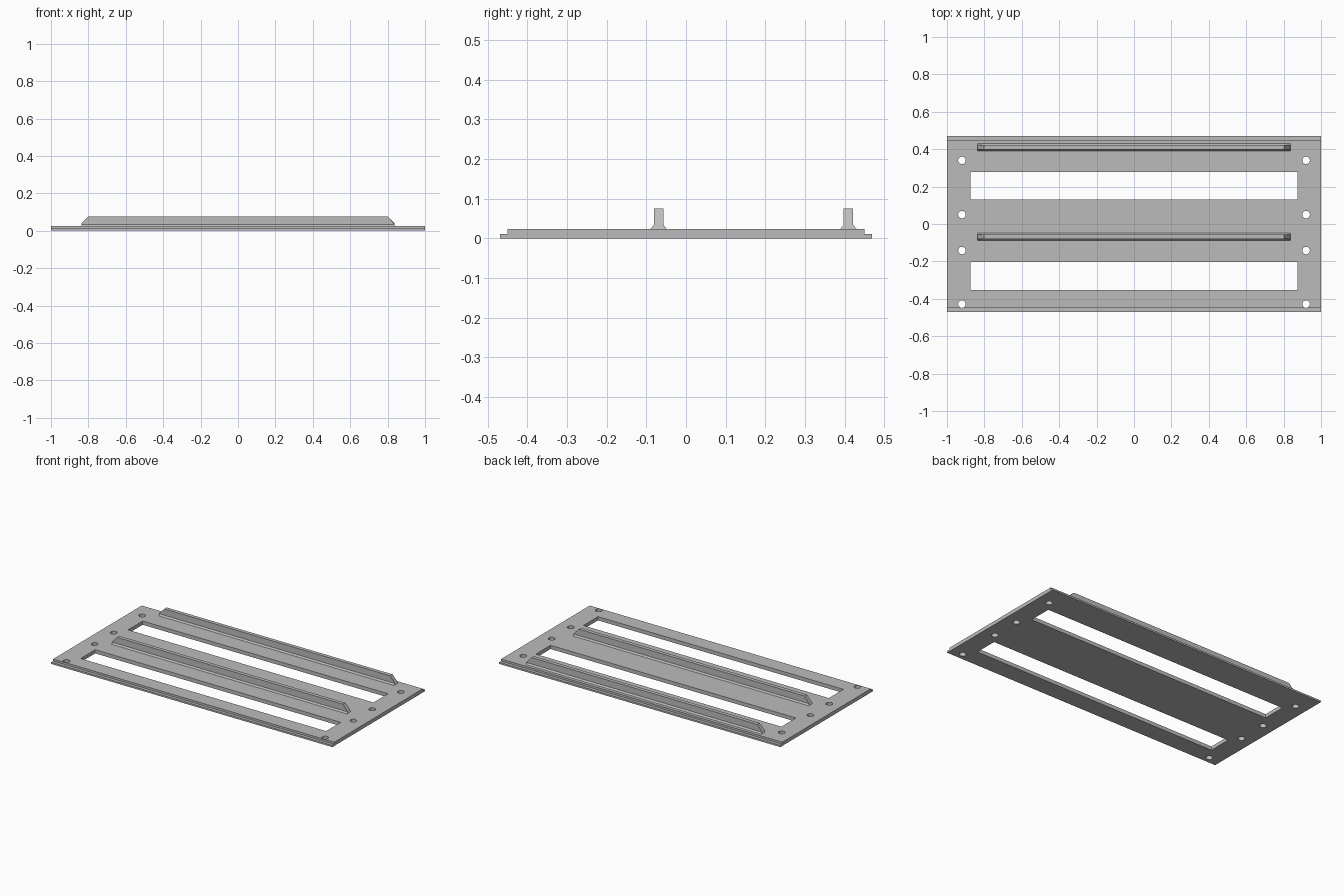
import bpy, bmesh, math

if "Cube" in bpy.data.objects:
    bpy.data.objects.remove(bpy.data.objects["Cube"])

metal = bpy.data.materials.new("light_grey")
metal.diffuse_color = (0.5, 0.5, 0.5, 1)
metal.use_nodes = True
metal.node_tree.nodes["Principled BSDF"].inputs["Base Color"].default_value = metal.diffuse_color


def make_object(name, bm):
    bmesh.ops.recalc_face_normals(bm, faces=bm.faces[:])
    mesh = bpy.data.meshes.new(name)
    bm.to_mesh(mesh)
    bm.free()
    mesh.materials.append(metal)
    obj = bpy.data.objects.new(name, mesh)
    bpy.context.collection.objects.link(obj)
    return obj


def extrude_profile(name, profile, half_length):
    """Sweep a closed y-z profile along x."""
    bm = bmesh.new()
    face = bm.faces.new([bm.verts.new((-half_length, y, z)) for y, z in profile])
    ext = bmesh.ops.extrude_face_region(bm, geom=[face])
    moved = [v for v in ext["geom"] if isinstance(v, bmesh.types.BMVert)]
    bmesh.ops.translate(bm, verts=moved, vec=(2 * half_length, 0, 0))
    return make_object(name, bm)


# Panel with a thin step along its front and back edges
half = [(0.47, 0), (0.47, 0.011), (0.45, 0.011), (0.45, 0.024)]
panel = extrude_profile("panel", half + [(-y, z) for y, z in reversed(half)], 1.0)

# Cutter: two long slots and eight screw holes
bm = bmesh.new()
for y0, y1 in ((0.13, 0.278), (-0.352, -0.204)):
    box = bmesh.ops.create_cube(bm, size=1)["verts"]
    bmesh.ops.scale(bm, verts=box, vec=(1.746, y1 - y0, 0.2))
    bmesh.ops.translate(bm, verts=box, vec=(0, (y0 + y1) / 2, 0))
for x in (-0.92, 0.92):
    for y in (0.34, 0.05, -0.142, -0.428):
        hole = bmesh.ops.create_cone(bm, cap_ends=True, segments=32, radius1=0.02,
                                     radius2=0.02, depth=0.2)["verts"]
        bmesh.ops.translate(bm, verts=hole, vec=(x, y, 0))
cutter = make_object("opening_cutter", bm)
cutter.hide_render = True
cutter.hide_viewport = True

cut = panel.modifiers.new("openings", "BOOLEAN")
cut.operation = "DIFFERENCE"
cut.solver = "EXACT"
cut.object = cutter

# Ribs with a flared foot and sloped upper ends
for name, yc in (("middle_rib", -0.069), ("back_rib", 0.41)):
    side = [(0.02, 0.024), (0.012, 0.034), (0.012, 0.04), (0.012, 0.075)]
    profile = [(yc + y, z) for y, z in side] + [(yc - y, z) for y, z in reversed(side)]
    rib = extrude_profile(name, profile, 0.837)
    for v in rib.data.vertices:
        if v.co.z > 0.07:
            v.co.x -= math.copysign(0.034, v.co.x)

# Apply the openings and remove the cutter
bpy.context.view_layer.update()
depsgraph = bpy.context.evaluated_depsgraph_get()
result = bpy.data.meshes.new_from_object(panel.evaluated_get(depsgraph))
panel.modifiers.clear()
panel.data = result
bpy.data.objects.remove(cutter)

# Smooth hole walls, sharp plate edges
bpy.ops.object.select_all(action="DESELECT")
panel.select_set(True)
bpy.context.view_layer.objects.active = panel
bpy.ops.object.shade_smooth_by_angle(angle=math.radians(30))
